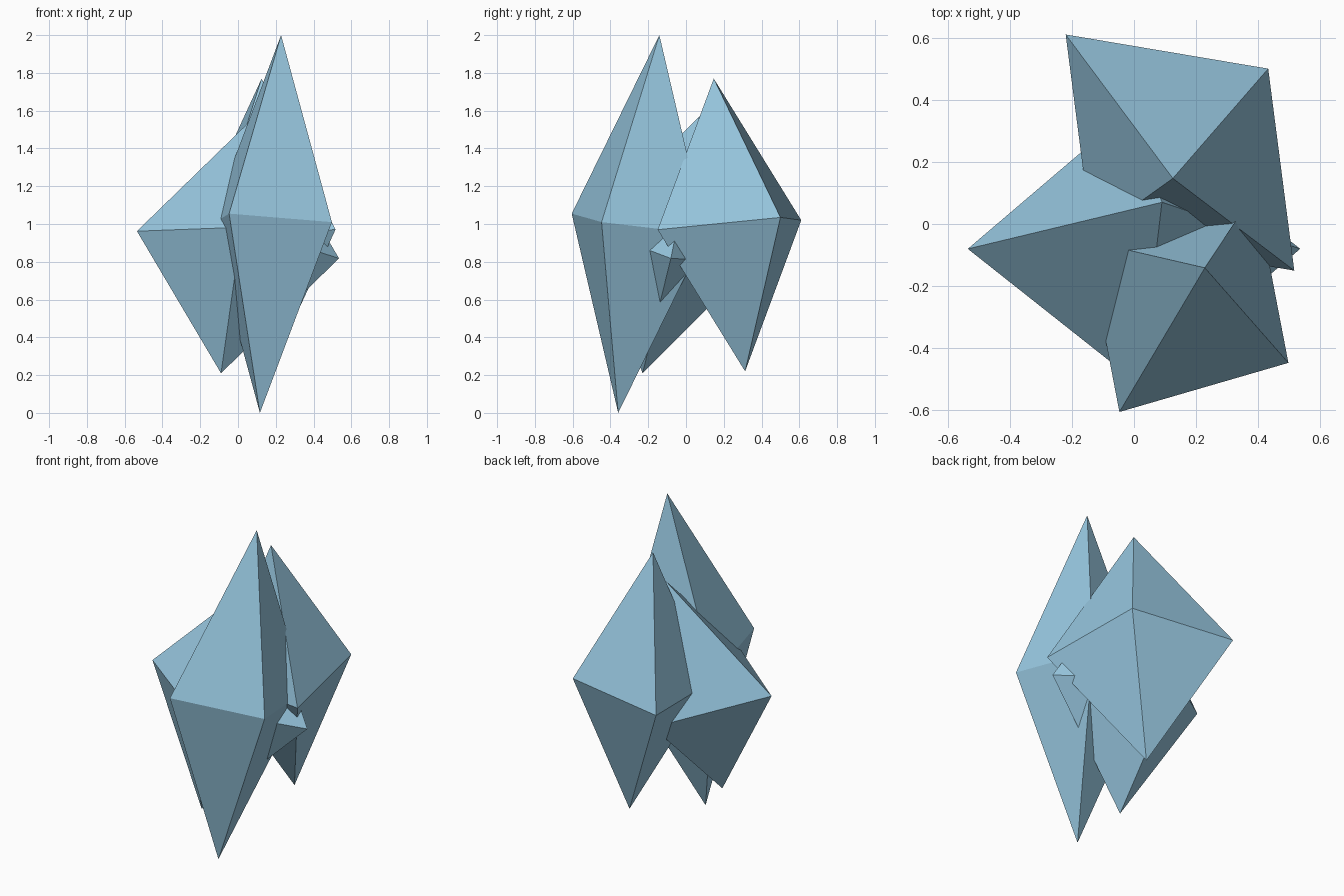
import bpy
import bmesh
from mathutils import Vector

cube = bpy.data.objects.get("Cube")
if cube:
    bpy.data.objects.remove(cube, do_unlink=True)

# One pale blue crystal material
ice = bpy.data.materials.new("pale_ice_blue")
ice.use_nodes = True
colour = (0.31, 0.57, 0.74, 1)
ice.diffuse_color = colour
ice.node_tree.nodes["Principled BSDF"].inputs["Base Color"].default_value = colour


def crystal(name, centre, tip, side_a, side_b):
    """Eight-sided crystal, point-symmetric about its centre."""
    c, tip, a, b = (Vector(p) for p in (centre, tip, side_a, side_b))
    bm = bmesh.new()
    top, bottom = bm.verts.new(tip), bm.verts.new(2 * c - tip)
    ring = [bm.verts.new(p) for p in (a, b, 2 * c - a, 2 * c - b)]
    for i, v in enumerate(ring):
        nxt = ring[(i + 1) % 4]
        bm.faces.new((v, nxt, top))
        bm.faces.new((nxt, v, bottom))
    bmesh.ops.recalc_face_normals(bm, faces=bm.faces)
    mesh = bpy.data.meshes.new(name)
    bm.to_mesh(mesh)
    bm.free()
    mesh.materials.append(ice)
    obj = bpy.data.objects.new(name, mesh)
    bpy.context.collection.objects.link(obj)
    return obj


# Three interpenetrating crystals, each tilted its own way
crystal("front_crystal", (0.172, -0.25, 1.0), (0.228, -0.141, 2.0),
        (-0.047, -0.605, 1.055), (0.497, -0.447, 1.01))
crystal("back_crystal", (0.148, 0.23, 0.995), (0.125, 0.147, 1.77),
        (-0.22, 0.61, 1.02), (0.432, 0.5, 1.035))
crystal("side_crystal", (0.0, -0.08, 0.89), (0.09, 0.07, 1.57),
        (-0.535, -0.08, 0.962), (0.02, -0.519, 0.983))
